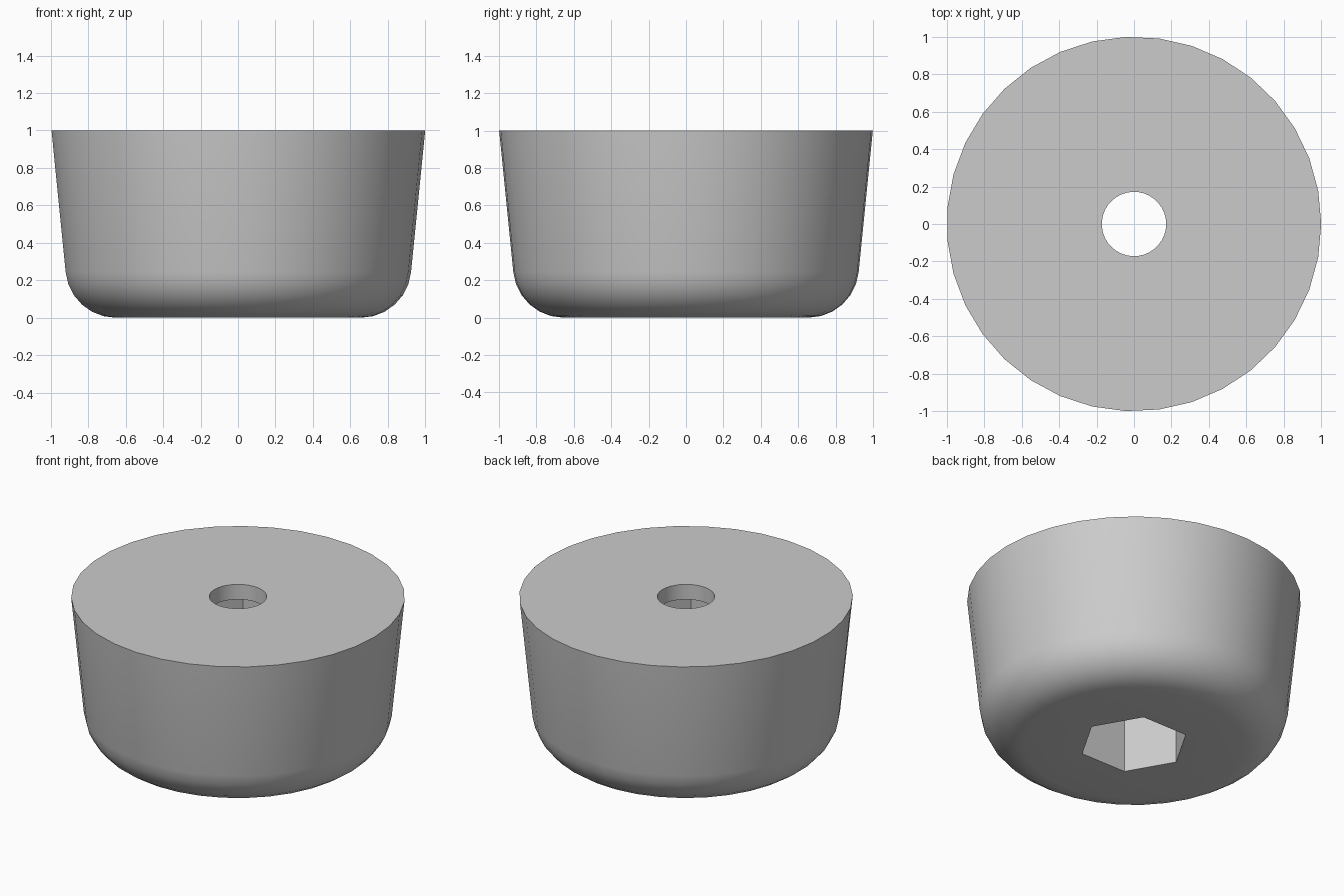
import bpy, bmesh
from math import sin, cos, pi, atan

if "Cube" in bpy.data.objects:
    bpy.data.objects.remove(bpy.data.objects["Cube"], do_unlink=True)

SIDES = 35
TOP_R, BASE_R, HEIGHT = 1.0, 0.90, 1.0
FILLET, FILLET_STEPS = 0.27, 6
HOLE_R, HEX_R, POCKET_TOP = 0.172, 0.33, 0.90

bm = bmesh.new()


def ring(radius, z, sides=SIDES):
    """Closed loop of vertices around the axis."""
    return [bm.verts.new((radius * cos(2 * pi * i / sides),
                          radius * sin(2 * pi * i / sides), z))
            for i in range(sides)]


def wall(a, b):
    """Quads between two rings of equal count."""
    n = len(a)
    for i in range(n):
        j = (i + 1) % n
        bm.faces.new((a[i], a[j], b[j], b[i]))


def flat_between(outer, inner):
    """Flat face ring between two coplanar loops of any count."""
    edges = [bm.edges.get((loop[i - 1], loop[i]))
             for loop in (outer, inner) for i in range(len(loop))]
    bmesh.ops.triangle_fill(bm, use_beauty=True, edges=edges)


# Tapered outer wall with a rounded lower edge
taper = atan((TOP_R - BASE_R) / HEIGHT)
centre_r = BASE_R + FILLET * (TOP_R - BASE_R) / HEIGHT - FILLET / cos(taper)
outer = []
for k in range(FILLET_STEPS + 1):
    a = -pi / 2 + (pi / 2 - taper) * k / FILLET_STEPS
    outer.append(ring(centre_r + FILLET * cos(a), FILLET + FILLET * sin(a)))
outer.append(ring(TOP_R, HEIGHT))
for low, high in zip(outer, outer[1:]):
    wall(low, high)

# Round screw hole in the top
hole_top = ring(HOLE_R, HEIGHT)
hole_low = ring(HOLE_R, POCKET_TOP)
wall(hole_top, hole_low)

# Six-sided pocket open at the bottom
hex_top = ring(HEX_R, POCKET_TOP, 6)
hex_low = ring(HEX_R, 0, 6)
wall(hex_top, hex_low)

# Top face, inner ledge and underside
wall(outer[-1], hole_top)
flat_between(hex_top, hole_low)
flat_between(outer[0], hex_low)

bmesh.ops.recalc_face_normals(bm, faces=bm.faces[:])
mesh = bpy.data.meshes.new("round_foot")
bm.to_mesh(mesh)
bm.free()

foot = bpy.data.objects.new("round_foot", mesh)
bpy.context.collection.objects.link(foot)

# Plain grey material
grey = bpy.data.materials.new("light_grey")
grey.use_nodes = True
colour = (0.6, 0.6, 0.6, 1)
grey.diffuse_color = colour
grey.node_tree.nodes["Principled BSDF"].inputs["Base Color"].default_value = colour
mesh.materials.append(grey)

# Smooth sides, crisp rims
bpy.ops.object.select_all(action="DESELECT")
foot.select_set(True)
bpy.context.view_layer.objects.active = foot
bpy.ops.object.shade_smooth_by_angle(angle=pi / 6)
